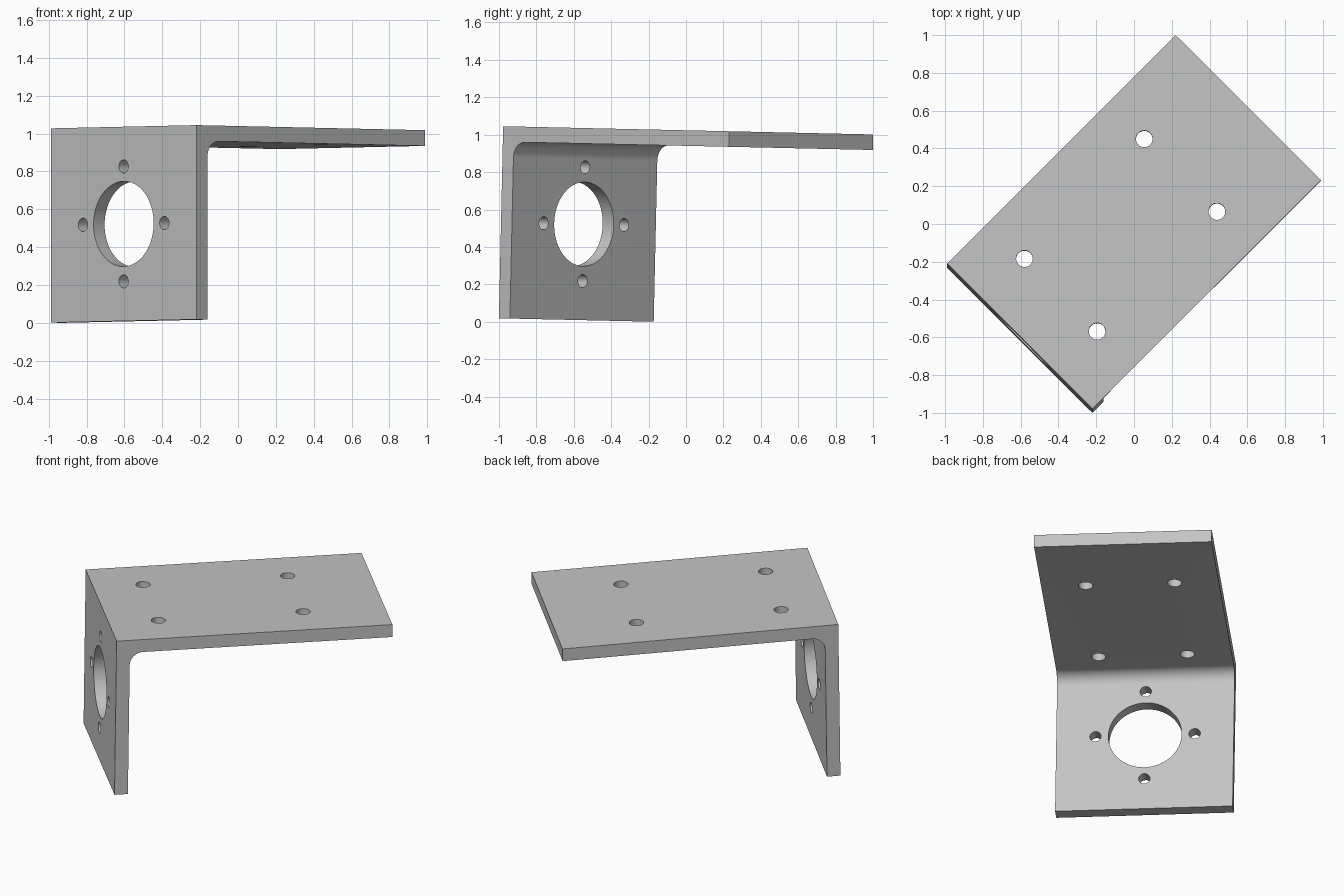
import bpy, bmesh
from math import radians, cos, sin, pi
from mathutils import Matrix, Vector

if "Cube" in bpy.data.objects:
    bpy.data.objects.remove(bpy.data.objects["Cube"], do_unlink=True)

LENGTH, WIDTH, HEIGHT = 1.71, 1.088, 1.027
THICK, FILLET = 0.083, 0.083

metal = bpy.data.materials.new("plain grey metal")
metal.use_nodes = True
grey = (0.55, 0.55, 0.55, 1)
metal.diffuse_color = grey
metal.node_tree.nodes["Principled BSDF"].inputs["Base Color"].default_value = grey


def add_object(name, bm):
    bmesh.ops.recalc_face_normals(bm, faces=bm.faces)
    mesh = bpy.data.meshes.new(name)
    bm.to_mesh(mesh)
    bm.free()
    mesh.materials.append(metal)
    obj = bpy.data.objects.new(name, mesh)
    bpy.context.collection.objects.link(obj)
    return obj


# L-shaped side profile with a rounded inner corner, extruded across the width
profile = [(0, 0), (0, -HEIGHT), (THICK, -HEIGHT)]
centre = THICK + FILLET
for i in range(13):
    a = pi - i / 12 * pi / 2
    profile.append((centre + FILLET * cos(a), -centre + FILLET * sin(a)))
profile += [(LENGTH, -THICK), (LENGTH, 0)]

bm = bmesh.new()
side = bm.faces.new([bm.verts.new((x, 0, z)) for x, z in profile])
swept = bmesh.ops.extrude_face_region(bm, geom=[side])["geom"]
bmesh.ops.translate(bm, vec=(0, WIDTH, 0),
                    verts=[v for v in swept if isinstance(v, bmesh.types.BMVert)])
bracket = add_object("angle_bracket", bm)

# All hole cutters in one helper
bm = bmesh.new()


def drill(radius, x, y, z, turn=0, segments=32):
    place = Matrix.Translation((x, y, z)) @ Matrix.Rotation(turn, 4, "Y")
    bmesh.ops.create_cone(bm, cap_ends=True, segments=segments, radius1=radius,
                          radius2=radius, depth=0.22, matrix=place)


# Four mounting holes in the top plate
for x in (0.307, 1.204):
    for side_sign in (-1, 1):
        drill(0.044, x, WIDTH / 2 + side_sign * 0.272, -THICK / 2)

# Large bore and four screw holes in the upright plate
bore = Vector((THICK / 2, WIDTH / 2, -HEIGHT / 2))
drill(0.225, *bore, pi / 2, 64)
for k in range(4):
    a = k * pi / 2
    drill(0.035, *(bore + Vector((0, cos(a), sin(a))) * 0.304), pi / 2)
cutter = add_object("hole_cutter", bm)
cutter.hide_render = True

# Cut the holes, then drop the helper
bpy.context.view_layer.objects.active = bracket
bracket.select_set(True)
cut = bracket.modifiers.new("holes", "BOOLEAN")
cut.operation, cut.solver, cut.object = "DIFFERENCE", "EXACT", cutter
bpy.ops.object.modifier_apply(modifier=cut.name)
bpy.data.objects.remove(cutter, do_unlink=True)

# Turn diagonally with a slight tilt, then centre on the ground
mesh = bracket.data
mesh.transform(Matrix.Rotation(radians(-1.27), 4, "X") @ Matrix.Rotation(radians(45), 4, "Z"))
low, high = [Vector([f(v.co[i] for v in mesh.vertices) for i in range(3)]) for f in (min, max)]
mid = (low + high) / 2
mesh.transform(Matrix.Translation((-mid.x, -mid.y, -low.z)))
bpy.ops.object.shade_smooth_by_angle(angle=radians(30))
